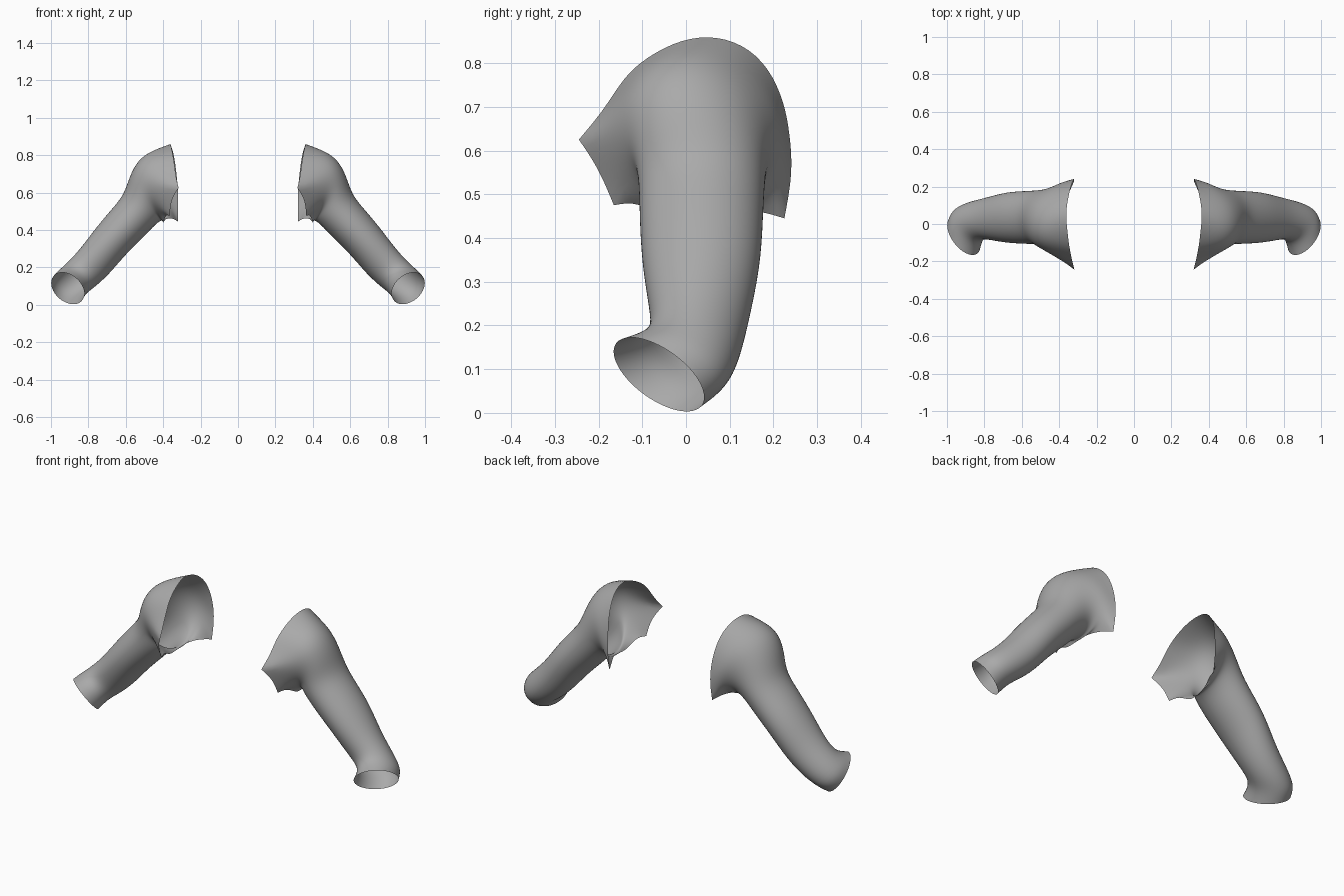
import bpy, bmesh, math
from mathutils import Vector

if "Cube" in bpy.data.objects:
    bpy.data.objects.remove(bpy.data.objects["Cube"])

SEG = 20
fabric = bpy.data.materials.new("grey fabric")
fabric.diffuse_color = (0.4, 0.4, 0.4, 1)
fabric.use_nodes = True
fabric.node_tree.nodes["Principled BSDF"].inputs["Base Color"].default_value = fabric.diffuse_color

# Sleeve cross-sections, cuff to shoulder: centre, outer radius, back radius
RINGS = [
    ((.91, -.062, .088), (.09, .056, .029), (0, .089, -.081)),
    ((.895, -.01, .115), (.09, .03, .04), (.015, .098, -.065)),
    ((.85, .02, .15), (.08, 0, .06), (.03, .10, -.04)),
    ((.77, .03, .225), (.08, 0, .065), (0, .115, -.015)),
    ((.68, .035, .342), (.08, 0, .073), (0, .138, 0)),
    ((.585, .035, .442), (.085, 0, .077), (0, .143, 0)),
    ((.525, .036, .51), (.085, 0, .08), (0, .145, 0)),
    ((.495, .036, .57), (.085, 0, .12), (-.02, .15, 0)),
    ((.467, .036, .614), (.063, 0, .166), (-.035, .165, -.01)),
    ((.425, .036, .637), (.025, .005, .193), (-.04, .19, -.02)),
]
# Open armhole edge: top, down the back, under the arm, up the front
ARMHOLE = [
    (.365, .05, .865), (.355, .13, .845), (.34, .19, .79), (.33, .225, .71),
    (.322, .237, .64), (.32, .245, .55), (.322, .225, .445), (.35, .16, .465),
    (.385, .1, .46), (.395, .05, .45), (.4, 0, .44), (.4, -.05, .44),
    (.385, -.11, .485), (.365, -.165, .475), (.36, -.2, .56),
    (.318, -.245, .625), (.333, -.19, .69), (.34, -.15, .755),
    (.348, -.11, .80), (.357, -.03, .848),
]
CORNERS = (6, 13, 15)


def ring_points(centre, outer, back):
    c, a, b = Vector(centre), Vector(outer), Vector(back)
    angles = [2 * math.pi * i / SEG for i in range(SEG)]
    return [c + a * math.cos(t) + b * math.sin(t) for t in angles]


def make_sleeve(name, side):
    bm = bmesh.new()
    crease = bm.verts.layers.float.new("crease_vert")
    loops = [ring_points(*r) for r in RINGS] + [ARMHOLE]
    rows = [[bm.verts.new((side * p[0], p[1], p[2])) for p in loop] for loop in loops]
    for i in CORNERS:  # keep the cut corners of the armhole sharp
        rows[-1][i][crease] = 1.0
    for low, high in zip(rows, rows[1:]):
        for i in range(SEG):
            j = (i + 1) % SEG
            quad = [low[i], high[i], high[j], low[j]]
            bm.faces.new(quad if side < 0 else quad[::-1])
    for f in bm.faces:
        f.smooth = True
    # make the shell face outwards
    bm.normal_update()
    bm.faces.ensure_lookup_table()
    mid = bm.faces[SEG * 5]
    if mid.normal.dot(mid.calc_center_median() - Vector((side * .555, .035, .475))) < 0:
        bmesh.ops.reverse_faces(bm, faces=bm.faces[:])
    mesh = bpy.data.meshes.new(name)
    bm.to_mesh(mesh)
    bm.free()
    mesh.materials.append(fabric)
    obj = bpy.data.objects.new(name, mesh)
    bpy.context.collection.objects.link(obj)
    sub = obj.modifiers.new("smooth surface", 'SUBSURF')
    sub.levels = sub.render_levels = 2


make_sleeve("right_sleeve", 1)
make_sleeve("left_sleeve", -1)
